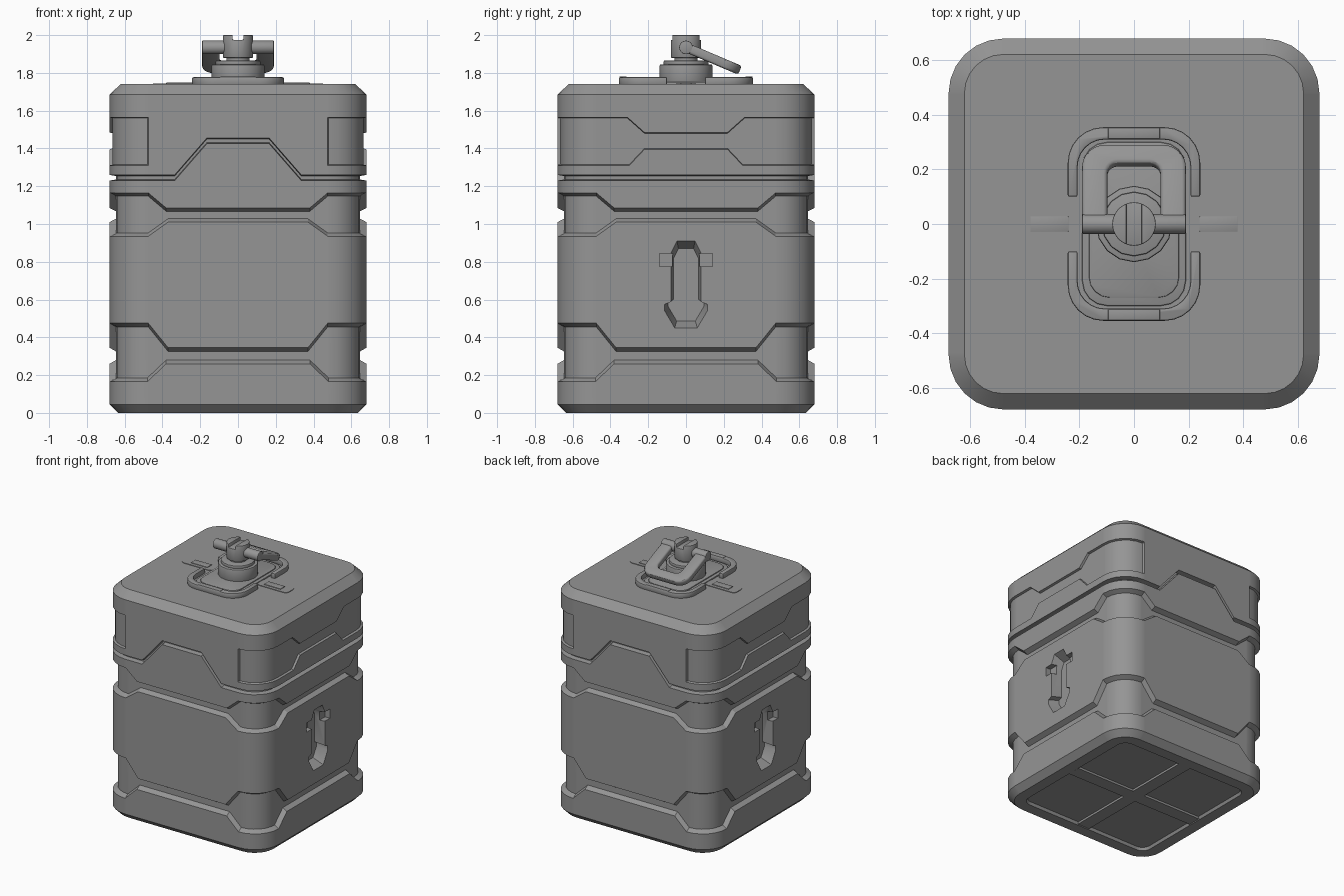
import bpy, bmesh
from math import sin, cos, pi, radians
from mathutils import Matrix, Vector

cube = bpy.data.objects.get("Cube")
if cube:
    bpy.data.objects.remove(cube, do_unlink=True)

grey = bpy.data.materials.new("neutral grey")
grey.use_nodes = True
grey.diffuse_color = (0.3, 0.3, 0.3, 1)
grey.node_tree.nodes["Principled BSDF"].inputs["Base Color"].default_value = (0.3, 0.3, 0.3, 1)


def activate(ob):
    bpy.ops.object.select_all(action="DESELECT")
    ob.select_set(True)
    bpy.context.view_layer.objects.active = ob


def make(name, bm, matrix=None):
    bmesh.ops.recalc_face_normals(bm, faces=bm.faces)
    mesh = bpy.data.meshes.new(name)
    bm.to_mesh(mesh)
    bm.free()
    mesh.materials.append(grey)
    ob = bpy.data.objects.new(name, mesh)
    bpy.context.collection.objects.link(ob)
    if matrix:
        ob.matrix_world = matrix
    return ob


def finish(ob, bevel=0, segments=2):
    activate(ob)
    if bevel:
        mod = ob.modifiers.new("edge_bevel", "BEVEL")
        mod.width, mod.segments, mod.limit_method = bevel, segments, "ANGLE"
        bpy.ops.object.modifier_apply(modifier=mod.name)
    bpy.ops.object.shade_smooth_by_angle(angle=radians(30))
    return ob


def cut(ob, cutter):
    mod = ob.modifiers.new("cut", "BOOLEAN")
    mod.operation, mod.solver, mod.object = "DIFFERENCE", "EXACT", cutter
    activate(ob)
    bpy.ops.object.modifier_apply(modifier=mod.name)
    bpy.data.objects.remove(cutter, do_unlink=True)


def prism(name, pts, z0, z1, base_scale=1, matrix=None):
    """Outline extruded from z0 to z1, optionally tapered toward z0."""
    bm = bmesh.new()
    low = [bm.verts.new((x * base_scale, y * base_scale, z0)) for x, y in pts]
    high = [bm.verts.new((x, y, z1)) for x, y in pts]
    bm.faces.new(low)
    bm.faces.new(high)
    for i in range(len(pts)):
        j = (i + 1) % len(pts)
        bm.faces.new((low[i], low[j], high[j], high[i]))
    return make(name, bm, matrix)


def rect(x0, x1, y0, y1, r=0, n=4):
    """Rectangle outline with rounded corners."""
    if not r:
        return [(x0, y0), (x1, y0), (x1, y1), (x0, y1)]
    corners = [(x1 - r, y1 - r), (x0 + r, y1 - r), (x0 + r, y0 + r), (x1 - r, y0 + r)]
    return [(cx + r * cos((k + i / n) * pi / 2), cy + r * sin((k + i / n) * pi / 2))
            for k, (cx, cy) in enumerate(corners) for i in range(n + 1)]


def u_shape(hw, y0, y1, r, tx, ty, ri):
    """U outline, open toward y0."""
    def arch(w, top, rad):
        arc = [(a, b) for a, b in rect(-w, w, y0 - 1, top, rad, 6) if b > y0]
        return [(w, y0)] + arc + [(-w, y0)]
    return arch(hw, y1, r) + arch(hw - tx, y1 - ty, ri)[::-1]


def circle(r, n=24):
    return [(r * cos(2 * pi * i / n), r * sin(2 * pi * i / n)) for i in range(n)]


def ramp(u, u0, v0, u1, v1):
    t = min(1, max(0, (u - u0) / (u1 - u0)))
    return v0 + (v1 - v0) * t


# Wall column: heights and insets, with bands that step along each face
def column(u, front, corner):
    b1 = ramp(u, .38, .26, .48, .165), ramp(u, .37, .345, .475, .475)
    b2 = ramp(u, .37, 1.01, .475, .935), ramp(u, .38, 1.085, .475, 1.165)
    seam = ramp(u, .165, 1.425, .335, 1.23) if front else 1.23
    if front:
        panel, depth = (max(1.31, seam + .05), 1.565), (.016 if corner else 0)
    else:
        panel = ramp(u, .22, 1.395, .3, 1.31), ramp(u, .22, 1.485, .31, 1.565)
        depth = .016
    rows = [(.02, .14), (0, .13), (0, .045), (.045, 0)]
    bands = [(b1, .035, .02), (b2, .035, .018), ((seam, seam + .03), .035, .006), (panel, depth, .005)]
    for (lo, hi), inset, slope in bands:
        rows += [(lo, 0), (lo + slope, inset), (hi - slope, inset), (hi, 0)]
    return rows + [(1.685, 0), (1.74, .058)]


# Body: rounded square shell
RADIUS, CORE = .2, .48
half = [.165, .22, .3, .31, .335, .37, .38, .475]
bm = bmesh.new()
columns = []
for k in range(4):
    turn = Matrix.Rotation(k * pi / 2, 3, "Z")
    front = k % 2 == 0
    spots = [(u, -pi / 2, False) for u in [-h for h in reversed(half)] + half]
    spots += [(CORE, -pi / 2 + i * pi / 12, True) for i in range(7)]
    for u, angle, corner in spots:
        base = Vector((u, -CORE, 0))
        normal = Vector((cos(angle), sin(angle), 0))
        rows = column(abs(u), front, corner) if not corner else column(CORE, True, True)
        columns.append([bm.verts.new(turn @ (base + normal * (RADIUS - inset)) + Vector((0, 0, z)))
                        for z, inset in rows])
for a, b in zip(columns, columns[1:] + columns[:1]):
    for i in range(len(a) - 1):
        bm.faces.new((a[i], b[i], b[i + 1], a[i + 1]))
bm.faces.new([c[0] for c in columns])
bm.faces.new([c[-1] for c in columns])
body = make("body", bm)

# Arrow-shaped recess with side tabs on both sides
half_arrow = [(.05, .245), (.082, .18), (.082, -.09), (.118, -.105), (.118, -.14), (.062, -.235)]
arrow = half_arrow + [(-y, z) for y, z in reversed(half_arrow)]
for k in range(2):
    place = (Matrix.Rotation(k * pi, 4, "Z") @ Matrix.Translation((0, 0, .675))
             @ Matrix(((0, 0, 1, 0), (1, 0, 0, 0), (0, 1, 0, 0), (0, 0, 0, 1))))
    cut(body, prism("arrow_cutter", arrow, .6, .7, .8, place))
    cut(body, prism("tab_cutter", rect(-.14, .14, .1, .17), .64, .71, 1, place))
finish(body)

# Cross ribs under the base
for name, a, b in (("base_rib_x", .545, .05), ("base_rib_y", .05, .545)):
    finish(prism(name, rect(-a, a, -b, b), .004, .03))

# Lid fittings: plate, two curved guards and two side clips
finish(prism("lid_plate", rect(-.19, .19, -.3, .3, .09), 1.735, 1.75), .006)
finish(prism("lid_plate_step", rect(-.165, .165, -.27, .27, .075), 1.745, 1.757), .004)
for k, side in enumerate(("back", "front")):
    turn = Matrix.Rotation(k * pi, 4, "Z")
    guard = u_shape(.243, .1, .355, .13, .036, .045, .1)
    finish(prism(side + "_guard", guard, 1.735, 1.777, 1, turn), .007)
    finish(prism(side + "_guard_pad", rect(-.095, .095, .312, .353), 1.77, 1.78, 1, turn), .003)
    label = ("left", "right")[k]
    finish(prism(label + "_clip", rect(.19, .45, -.053, .053, .03), 1.735, 1.744, 1, turn))
    finish(prism(label + "_clip_bar", rect(.24, .38, -.028, .028), 1.74, 1.749, 1, turn), .003)

# Collar and slotted post
finish(prism("collar", circle(.14, 16), 1.74, 1.845), .008)
finish(prism("collar_cap", circle(.118, 16), 1.84, 1.866), .006)
finish(prism("post_neck", circle(.062), 1.86, 1.89))
post = prism("post", circle(.08), 1.88, 2.0)
cut(post, prism("slot_cutter", rect(-.028, .028, -.1, .1), 1.975, 2.1))
finish(post, .004)

# Pivot rod and tilted pull handle
pivot = Matrix.Translation((0, 0, 1.935))
finish(prism("pivot_rod", circle(.036), -.19, .19, 1, pivot @ Matrix.Rotation(pi / 2, 4, "Y")), .004)
handle = u_shape(.19, 0, .31, .085, .092, .075, .04)
finish(prism("pull_handle", handle, -.025, .025, 1, pivot @ Matrix.Rotation(radians(-23), 4, "X")), .014, 3)
